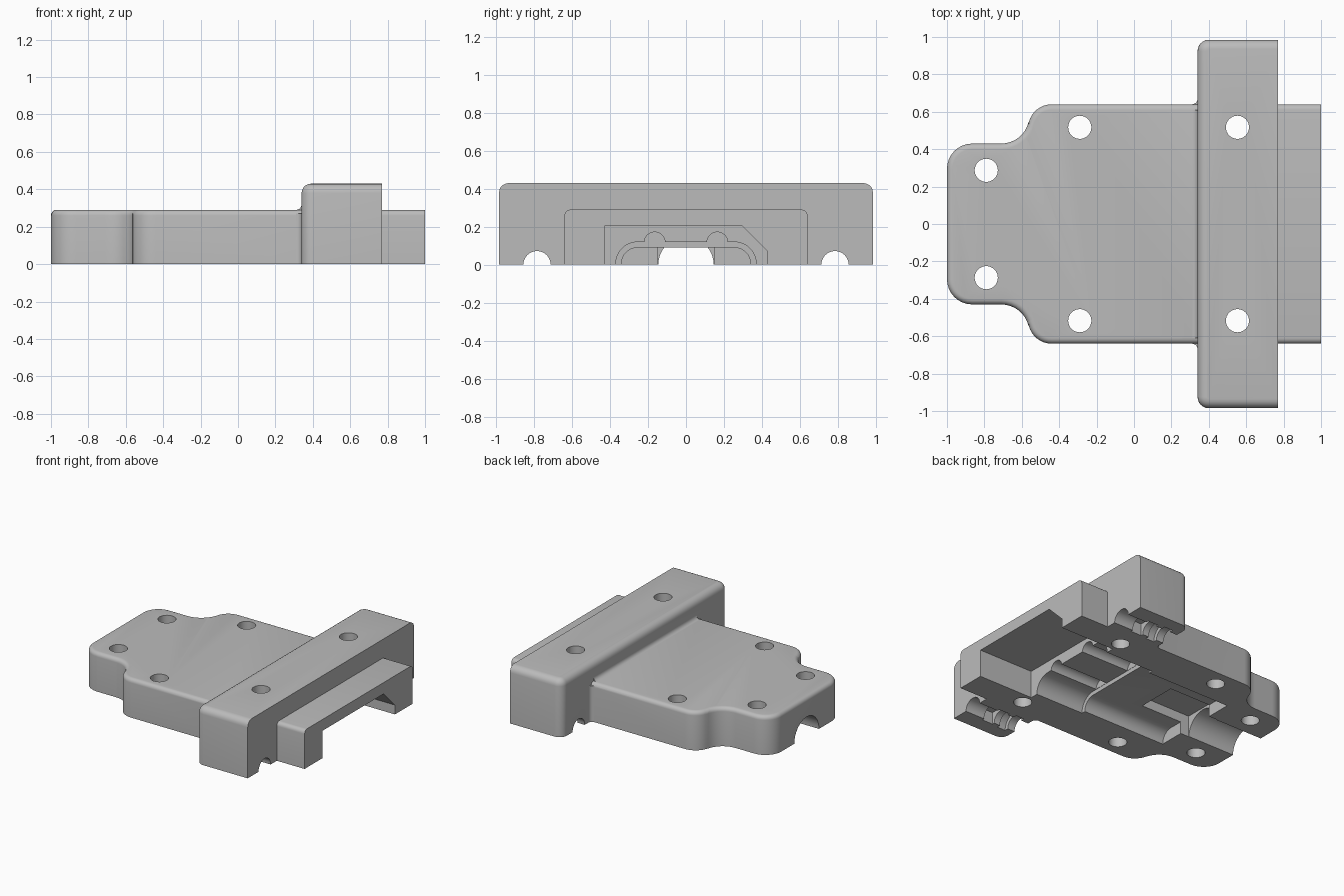
import bpy, bmesh, math

if "Cube" in bpy.data.objects:
    bpy.data.objects.remove(bpy.data.objects["Cube"])

grey = bpy.data.materials.new("grey plastic")
grey.diffuse_color = (0.5, 0.5, 0.5, 1)
grey.use_nodes = True
grey.node_tree.nodes["Principled BSDF"].inputs["Base Color"].default_value = grey.diffuse_color


def arc(cx, cy, r, a0, a1, n=8):
    """Points on an arc, angles in degrees."""
    return [(cx + r * math.cos(math.radians(a0 + (a1 - a0) * i / n)),
             cy + r * math.sin(math.radians(a0 + (a1 - a0) * i / n))) for i in range(n + 1)]


def prism(name, pts, a, b, axis="z", round_top=0.0):
    """Extrude a profile from a to b: xy along z, yz along x or xz along y."""
    place = {"z": lambda p, t: (p[0], p[1], t),
             "x": lambda p, t: (t, p[0], p[1]),
             "y": lambda p, t: (p[0], t, p[1])}[axis]
    bm = bmesh.new()
    lo = [bm.verts.new(place(p, a)) for p in pts]
    hi = [bm.verts.new(place(p, b)) for p in pts]
    n = len(pts)
    bm.faces.new(lo)
    bm.faces.new(hi)
    for i in range(n):
        j = (i + 1) % n
        bm.faces.new((lo[i], lo[j], hi[j], hi[i]))
    bmesh.ops.recalc_face_normals(bm, faces=bm.faces)
    if round_top:  # round the top rim, except along the flat mating end
        end = max(p[0] for p in pts) - 1e-4
        rim = [e for e in bm.edges if all(v.co.z > b - 1e-4 for v in e.verts)
               and not all(v.co.x > end for v in e.verts)]
        bmesh.ops.bevel(bm, geom=rim, offset=round_top, segments=5, profile=0.5,
                        affect="EDGES", clamp_overlap=False)
    me = bpy.data.meshes.new(name)
    bm.to_mesh(me)
    bm.free()
    ob = bpy.data.objects.new(name, me)
    bpy.context.collection.objects.link(ob)
    return ob


def box(y, z, y0=None):
    return [(-y if y0 is None else y0, -0.1), (y, -0.1), (y, z), (-y if y0 is None else y0, z)]


def arch(y, z, r):
    """Trough section with rounded upper corners."""
    return [(-y, -0.1), (y, -0.1)] + arc(y - r, z - r, r, 0, 90) + arc(r - y, z - r, r, 90, 180)


def circle(cx, cy, r, n=32):
    return arc(cx, cy, r, 0, 360, n)[:-1]


# Main plate with stepped, rounded cable end
half = ([(1, 0.64)] + arc(-0.44, 0.514, 0.126, 90, 166.5)
        + arc(-0.71, 0.581, 0.151, -13.5, -90) + arc(-0.865, 0.295, 0.135, 90, 180))
body = prism("connector_shell", half + [(x, -y) for x, y in reversed(half)], 0, 0.29,
             round_top=0.03)

# Raised cross flange
fl = [(0.77, 0.985)] + arc(0.40, 0.925, 0.06, 90, 180)
adds = [prism("flange", fl + [(x, -y) for x, y in reversed(fl)], 0, 0.43, round_top=0.05)]

# Small fillets where the plate meets the flange
f = 0.03
corner = arc(0.345 - f - 0.005, 0.285 + f + 0.005, f, 0, -90, 5)
adds.append(prism("top_fillet", corner + [(0.31, 0.28), (0.36, 0.28), (0.36, 0.32)],
                  -0.61, 0.61, "y"))
for s in (-1, 1):
    side = [(x, s * y) for x, y in arc(0.31, 0.67, f, 0, -90, 5)
            + [(0.31, 0.62), (0.36, 0.62), (0.36, 0.67)]]
    adds.append(prism("side_fillet", side, 0, 0.27))

# Front socket with one chamfered corner, then stepped interior troughs
cuts = [
    prism("socket_cut", [(-0.43, -0.1), (0.43, -0.1), (0.43, 0.07), (0.295, 0.205),
                         (-0.43, 0.205)], 0.55, 1.1, "x"),
    prism("seat_cut", arch(0.37, 0.12, 0.115), 0.15, 0.56, "x"),
    prism("wire_cavity_cut", arch(0.34, 0.09, 0.085), -0.54, 0.16, "x"),
    prism("clamp_recess_cut", box(0.15, 0.16), -0.61, -0.2, "x"),
    prism("cable_cut", circle(0, 0, 0.146), -1.1, -0.5, "x"),
]
# Paired grooves, screw channels and fastening holes
for s in (-1, 1):
    cuts.append(prism("groove_cut", circle(s * 0.165, 0.117, 0.055), 0.152, 0.56, "x"))
    cuts.append(prism("screw_cut", circle(s * 0.785, 0, 0.072), 0.2, 0.9, "x"))
    cuts.append(prism("nut_cut", [(s * 0.785 + p, q) for p, q in box(0.09, 0.09)],
                      0.52, 0.61, "x"))
    cuts.append(prism("collar_cut", circle(s * 0.785, 0, 0.1), 0.40, 0.47, "x"))
    for x, y in ((-0.79, 0.287), (-0.29, 0.517), (0.553, 0.517)):
        cuts.append(prism("hole_cut", circle(x, s * y, 0.062), -0.2, 0.6))

for ops, kind in ((adds, "UNION"), (cuts, "DIFFERENCE")):
    for o in ops:
        m = body.modifiers.new(o.name, "BOOLEAN")
        m.operation, m.object, m.solver = kind, o, "EXACT"

# Apply the booleans and drop the helpers
dg = bpy.context.evaluated_depsgraph_get()
mesh = bpy.data.meshes.new_from_object(body.evaluated_get(dg))
body.modifiers.clear()
body.data = mesh
for o in adds + cuts:
    bpy.data.objects.remove(o)
mesh.materials.clear()
mesh.materials.append(grey)
for p in mesh.polygons:
    p.material_index = 0
bpy.context.view_layer.objects.active = body
body.select_set(True)
bpy.ops.object.shade_smooth_by_angle(angle=math.radians(30))
